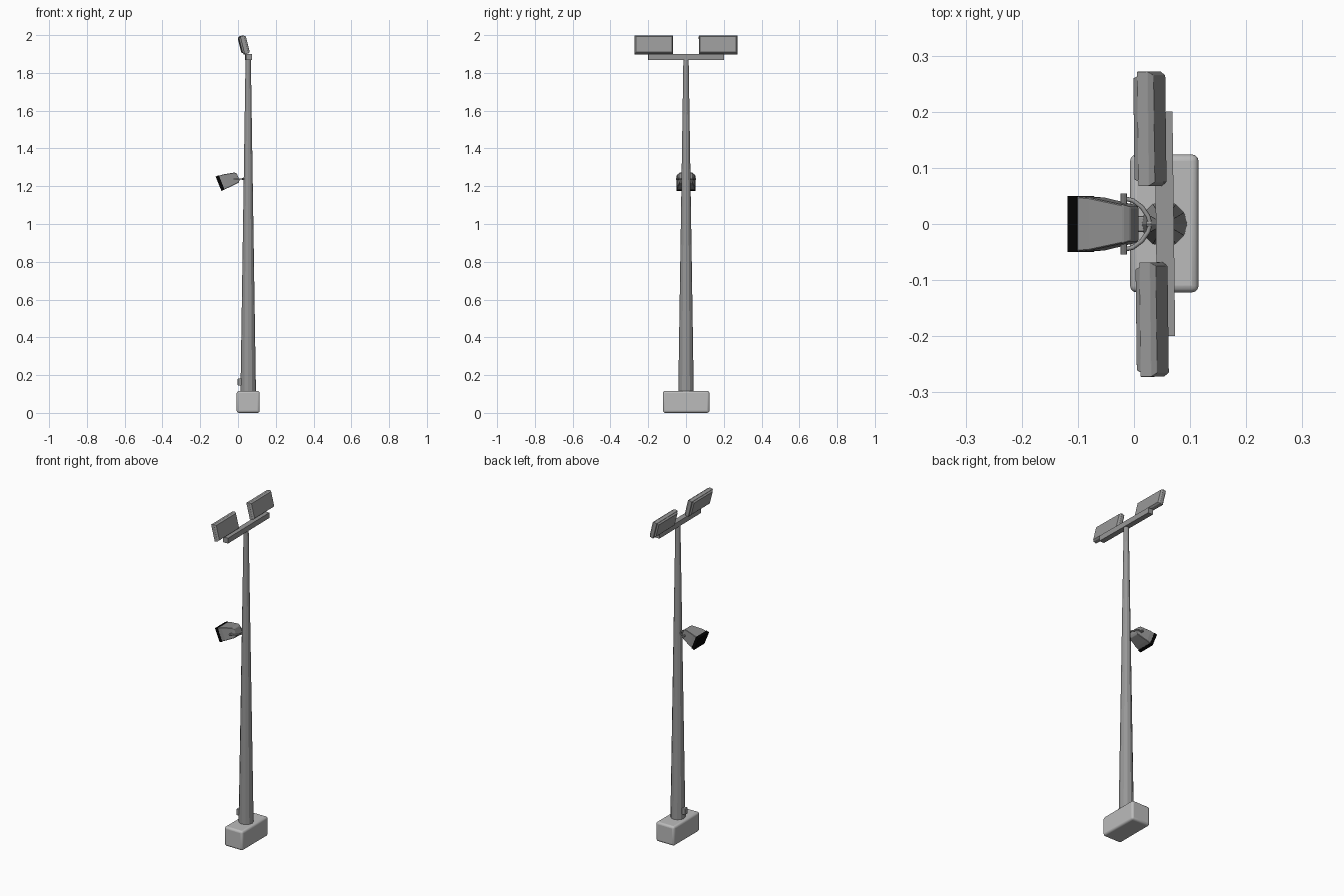
import bpy, bmesh, math
from mathutils import Vector, Matrix

if "Cube" in bpy.data.objects:
    bpy.data.objects.remove(bpy.data.objects["Cube"])

PX = 0.054                       # pole axis x
YAW = 0.012                      # slight twist of the top assembly


def material(name, v):
    mat = bpy.data.materials.new(name)
    mat.diffuse_color = (v, v, v, 1)
    mat.use_nodes = True
    mat.node_tree.nodes["Principled BSDF"].inputs["Base Color"].default_value = mat.diffuse_color
    return mat


concrete = material("concrete", 0.5)
metal = material("metal", 0.31)
dark_metal = material("dark_metal", 0.27)
black = material("black", 0.001)


def add_object(name, bm, mat=metal, bevel=0, segments=2, smooth=False):
    bmesh.ops.recalc_face_normals(bm, faces=bm.faces)
    me = bpy.data.meshes.new(name)
    bm.to_mesh(me)
    bm.free()
    me.materials.append(mat)
    ob = bpy.data.objects.new(name, me)
    bpy.context.collection.objects.link(ob)
    if bevel:
        mod = ob.modifiers.new("bevel", 'BEVEL')
        mod.width, mod.segments = bevel, segments
    if smooth:
        bpy.ops.object.select_all(action='DESELECT')
        ob.select_set(True)
        bpy.context.view_layer.objects.active = ob
        bpy.ops.object.shade_smooth_by_angle(angle=math.radians(35))
    return ob


def box(name, lo, hi, **kw):
    lo, hi = Vector(lo), Vector(hi)
    bm = bmesh.new()
    bmesh.ops.create_cube(bm, size=1, matrix=Matrix.Translation((lo + hi) / 2)
                          @ Matrix.Diagonal((*(hi - lo), 1)))
    return add_object(name, bm, **kw)


def loft(name, sections, matrix, **kw):
    """Rectangular sections (depth, half width, low, high) joined into a solid."""
    bm = bmesh.new()
    rings = [[bm.verts.new(matrix @ Vector(p)) for p in
              ((u, -w, a), (u, w, a), (u, w, b), (u, -w, b))]
             for u, w, a, b in sections]
    for r, s in zip(rings, rings[1:]):
        for i in range(4):
            j = (i + 1) % 4
            bm.faces.new((r[i], r[j], s[j], s[i]))
    bm.faces.new(rings[0])
    bm.faces.new(rings[-1])
    return add_object(name, bm, **kw)


def cone(name, r1, r2, a, b, sides, smooth=False):
    a, b = Vector(a), Vector(b)
    bm = bmesh.new()
    rot = (b - a).to_track_quat('Z', 'Y').to_matrix().to_4x4()
    bmesh.ops.create_cone(bm, cap_ends=True, segments=sides, radius1=r1, radius2=r2,
                          depth=(b - a).length,
                          matrix=Matrix.Translation((a + b) / 2) @ rot)
    return add_object(name, bm, smooth=smooth)


# Footing and tapered pole
box("base_block", (-0.007, -0.122, 0), (0.115, 0.124, 0.116), mat=concrete,
    bevel=0.012, segments=3, smooth=True)
cone("pole", 0.041, 0.014, (PX, 0, 0.11), (PX, 0, 1.875), 12)
box("access_box", (-0.002, -0.014, 0.145), (0.03, 0.014, 0.182), bevel=0.003)

# Crossbar and the two tilted panel lamps
top = Matrix.Translation((PX, 0, 0)) @ Matrix.Rotation(YAW, 4, 'Z')
bar = box("crossbar", (-0.015, -0.2, 1.868), (0.017, 0.2, 1.9))
bar.matrix_world = top
for side, label in ((1, "left"), (-1, "right")):
    m = (top @ Matrix.Translation((0.03 - PX, side * 0.17, 1.948))
         @ Matrix.Rotation(math.radians(-14), 4, 'Y'))
    loft(label + "_panel_lamp",
         [(-0.019, 0.09, -0.036, 0.041), (-0.01, 0.094, -0.044, 0.047),
          (-0.01, 0.102, -0.049, 0.049), (0.009, 0.102, -0.049, 0.049),
          (0.019, 0.095, -0.044, 0.042)], m, bevel=0.003)

# Floodlight: tapered housing behind a black rim
tilt = (Matrix.Translation((-0.103, 0, 1.213))
        @ Matrix.Rotation(math.radians(-22), 4, 'Y'))
loft("floodlight_housing",
     [(0.015, 0.049, -0.039, 0.039), (0.04, 0.047, -0.039, 0.037),
      (0.1, 0.034, -0.035, 0.024), (0.11, 0.03, -0.025, 0.014)], tilt,
     mat=dark_metal, bevel=0.002, segments=1)
loft("floodlight_rim", [(0, 0.05, -0.041, 0.041), (0.018, 0.05, -0.041, 0.041)],
     tilt, mat=black)

# Floodlight pivot, curved yoke and arm to the pole
cone("pivot_rod", 0.006, 0.006, (-0.018, -0.054, 1.238), (-0.018, 0.054, 1.238), 10, True)
cone("mount_arm", 0.006, 0.006, (0.022, 0, 1.238), (PX, 0, 1.238), 8, True)
cu = bpy.data.curves.new("yoke", 'CURVE')
cu.dimensions = '3D'
cu.bevel_depth, cu.bevel_resolution, cu.use_fill_caps = 0.004, 1, True
cu.materials.append(metal)
half = [(-0.02, 0.046), (-0.002, 0.042), (0.014, 0.03), (0.025, 0.014)]
pts = half + [(0.029, 0)] + [(x, -y) for x, y in reversed(half)]
sp = cu.splines.new('POLY')
sp.points.add(len(pts) - 1)
for p, (x, y) in zip(sp.points, pts):
    p.co = (x, y, 1.238, 1)
bpy.context.collection.objects.link(bpy.data.objects.new("yoke", cu))
